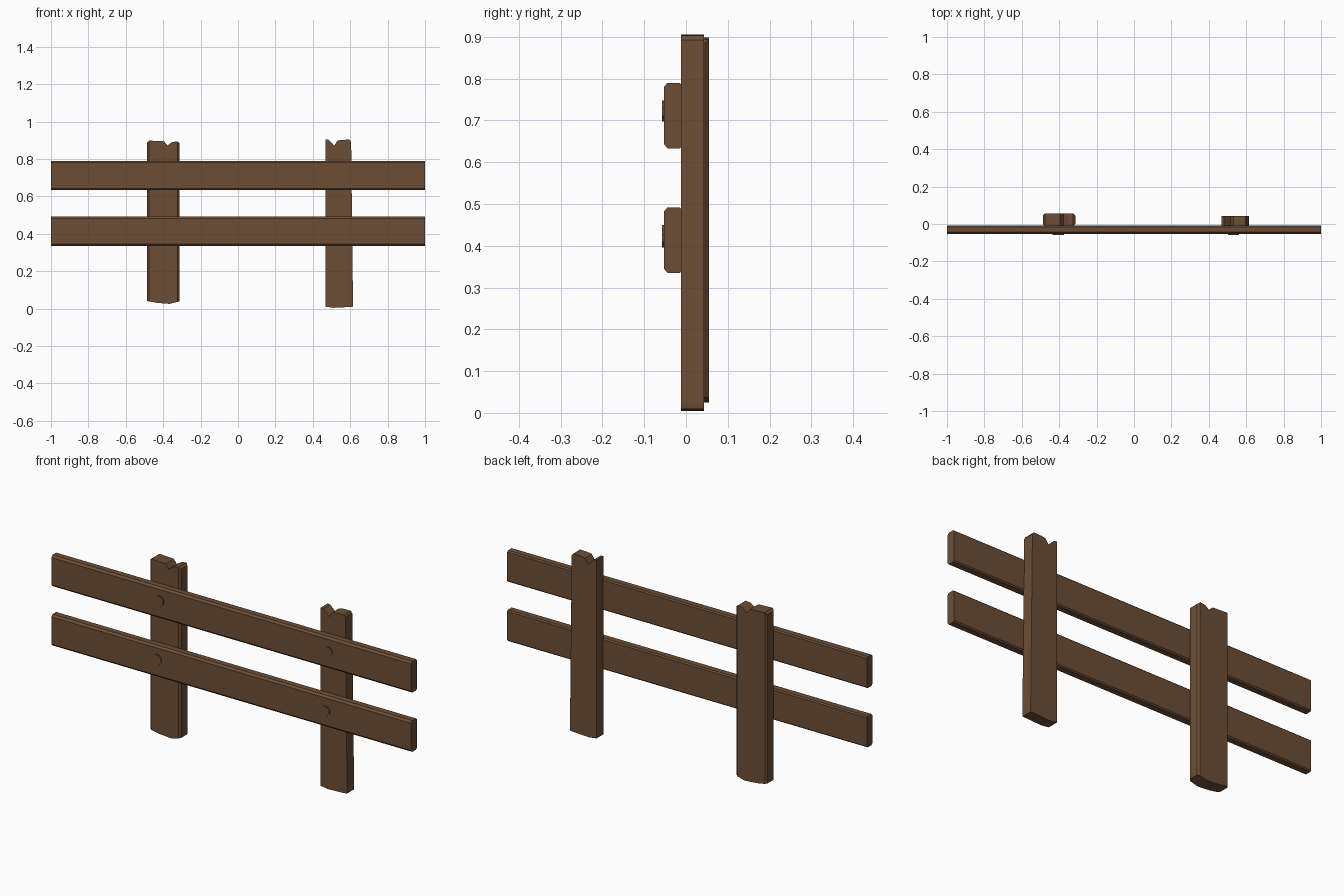
import bpy, bmesh, math

if "Cube" in bpy.data.objects:
    bpy.data.objects.remove(bpy.data.objects["Cube"])

wood = bpy.data.materials.new("brown wood")
wood.diffuse_color = (0.152, 0.076, 0.037, 1)
wood.use_nodes = True
wood.node_tree.nodes["Principled BSDF"].inputs["Base Color"].default_value = wood.diffuse_color


def finish(bm, name):
    bmesh.ops.recalc_face_normals(bm, faces=bm.faces)
    me = bpy.data.meshes.new(name)
    bm.to_mesh(me)
    bm.free()
    me.materials.append(wood)
    ob = bpy.data.objects.new(name, me)
    bpy.context.collection.objects.link(ob)


def prism(points, vec):
    """Closed outline extruded along vec."""
    bm = bmesh.new()
    face = bm.faces.new([bm.verts.new(p) for p in points])
    ext = bmesh.ops.extrude_face_region(bm, geom=[face], use_keep_orig=True)
    verts = [g for g in ext["geom"] if isinstance(g, bmesh.types.BMVert)]
    bmesh.ops.translate(bm, verts=verts, vec=vec)
    return bm


# Rails: chamfered planks running the full width
def rail(name, z0, z1):
    yf, yb, cy, cz = -0.053, -0.009, 0.009, 0.010
    prof = [(yf + cy, z0), (yb - 0.006, z0), (yb, z0 + 0.006), (yb, z1 - 0.006),
            (yb - 0.006, z1), (yf + cy, z1), (yf, z1 - cz), (yf, z0 + cz)]
    finish(prism([(-1, y, z) for y, z in prof], (2, 0, 0)), name)


rail("upper_rail", 0.633, 0.79)
rail("lower_rail", 0.335, 0.492)


# Posts: ragged front outline extruded back, long edges chamfered
def post(name, outline, y0, y1, chamfer):
    bm = prism([(x, y0, z) for x, z in outline], (0, y1 - y0, 0))
    if chamfer:
        edges = [e for e in bm.edges if abs(e.verts[0].co.z - e.verts[1].co.z) > 0.5]
        bmesh.ops.bevel(bm, geom=edges, offset=chamfer, segments=1, affect="EDGES")
    finish(bm, name)


post("left_post", [(-0.486, 0.04), (-0.43, 0.030), (-0.365, 0.025), (-0.314, 0.038),
                   (-0.314, 0.885), (-0.325, 0.894), (-0.352, 0.890), (-0.378, 0.872),
                   (-0.395, 0.894), (-0.475, 0.898), (-0.486, 0.888)],
     -0.010, 0.055, 0.009)
post("right_post", [(0.467, 0.010), (0.51, 0.004), (0.613, 0.009), (0.615, 0.02),
                    (0.605, 0.892), (0.597, 0.903), (0.555, 0.902), (0.532, 0.898),
                    (0.515, 0.872), (0.482, 0.904), (0.468, 0.905)],
     -0.012, 0.043, 0)


# Pegs: low-poly heads on the rail fronts
def peg(name, x, z, r, sides=8):
    ring = [(x + r * math.cos(math.tau * (i + 0.5) / sides), -0.058,
             z + r * math.sin(math.tau * (i + 0.5) / sides)) for i in range(sides)]
    finish(prism(ring, (0, 0.012, 0)), name)


peg("upper_left_peg", -0.40, 0.722, 0.027)
peg("upper_right_peg", 0.54, 0.720, 0.024)
peg("lower_left_peg", -0.412, 0.425, 0.027)
peg("lower_right_peg", 0.525, 0.418, 0.024)
